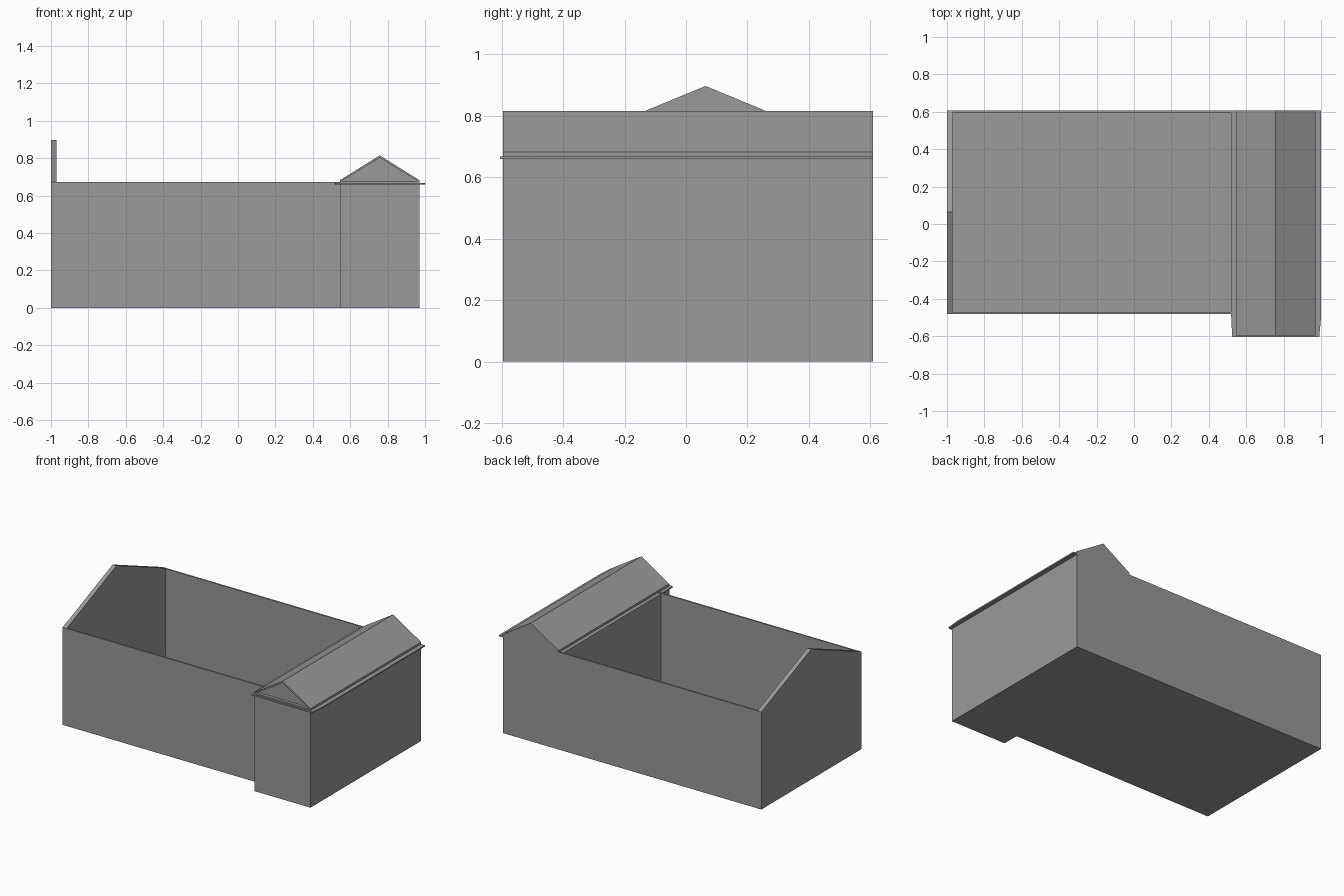
import bpy, bmesh
from mathutils import Vector

if "Cube" in bpy.data.objects:
    bpy.data.objects.remove(bpy.data.objects["Cube"])

GREY = bpy.data.materials.new("mid_grey")
GREY.diffuse_color = (0.32, 0.32, 0.32, 1)
GREY.use_nodes = True
GREY.node_tree.nodes["Principled BSDF"].inputs["Base Color"].default_value = GREY.diffuse_color


def prism(name, profile, axis, lo, hi):
    """Extrude a 2D profile along an axis (x: y,z  y: x,z  z: x,y)."""
    def place(p, d):
        a, b = p
        return {"x": (d, a, b), "y": (a, d, b), "z": (a, b, d)}[axis]
    bm = bmesh.new()
    face = bm.faces.new([bm.verts.new(place(p, lo)) for p in profile])
    ext = bmesh.ops.extrude_face_region(bm, geom=[face])
    verts = [g for g in ext["geom"] if isinstance(g, bmesh.types.BMVert)]
    bmesh.ops.translate(bm, verts=verts, vec=Vector(place((0, 0), hi - lo)))
    bmesh.ops.recalc_face_normals(bm, faces=bm.faces)
    me = bpy.data.meshes.new(name)
    bm.to_mesh(me)
    bm.free()
    me.materials.append(GREY)
    ob = bpy.data.objects.new(name, me)
    bpy.context.collection.objects.link(ob)
    return ob


def box(name, x0, x1, y0, y1, z0, z1):
    return prism(name, [(x0, y0), (x1, y0), (x1, y1), (x0, y1)], "z", z0, z1)


FRONT, BACK, TOP = -0.481, 0.608, 0.672
WX0, WX1, WFRONT = 0.545, 0.97, -0.596
MID, EAVE, RIDGE = (WX0 + WX1) / 2, 0.682, 0.815
THIN = 0.011

# open main hall: floor, two long walls and the inner end wall
box("floor", -0.97, WX0, FRONT + THIN, BACK - THIN, 0, 0.01)
box("front_wall", -0.97, WX0, FRONT, FRONT + THIN, 0, TOP)
box("back_wall", -0.97, WX0, BACK - THIN, BACK, 0, TOP)
box("inner_end_wall", 0.52, WX0, FRONT + THIN, BACK - THIN, 0.01, 0.659)

# pointed end wall on the left
prism("left_gable_wall", [(FRONT, 0), (BACK, 0), (BACK, TOP),
      ((FRONT + BACK) / 2, 0.897), (FRONT, TOP)], "x", -1.0, -0.97)

# cross wing and its roof
prism("wing", [(WX0, 0), (WX1, 0), (WX1, EAVE), (MID, RIDGE), (WX0, EAVE)],
      "y", WFRONT + 0.02, BACK)
box("wing_front", WX0, WX1, WFRONT, WFRONT + 0.02, 0, 0.672)

# raised rim around the recessed front pediment
prism("pediment_rim", [(WX0, 0.672), (WX0, EAVE), (MID, RIDGE), (WX1, EAVE),
      (WX1, 0.672), (MID, RIDGE - 0.013)], "y", WFRONT, WFRONT + 0.02)
box("pediment_sill", WX0, WX1, WFRONT, WFRONT + 0.02, 0.672, 0.677)

# thin cornice, slightly tapered towards the front
prism("cornice", [(0.519, BACK), (0.519, FRONT), (0.525, -0.605),
      (0.99, -0.605), (1.0, -0.5), (1.0, BACK)], "z", 0.659, 0.668)
